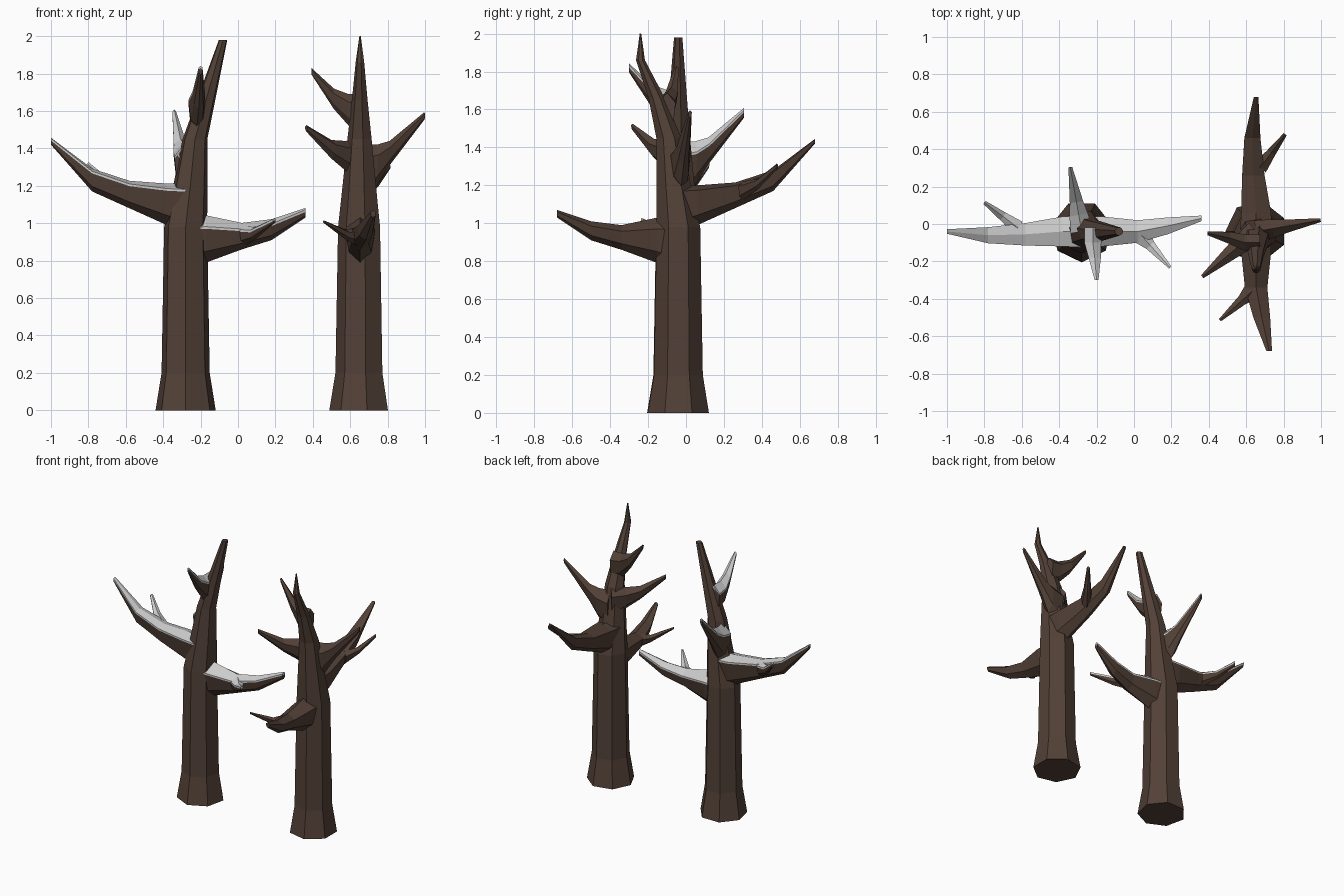
import bpy, bmesh, math
from mathutils import Matrix, Vector

if "Cube" in bpy.data.objects:
    bpy.data.objects.remove(bpy.data.objects["Cube"])


def material(name, rgb):
    m = bpy.data.materials.new(name)
    m.diffuse_color = (*rgb, 1)
    m.use_nodes = True
    m.node_tree.nodes["Principled BSDF"].inputs["Base Color"].default_value = m.diffuse_color
    return m


BARK = material("bark", (0.085, 0.052, 0.038))
SNOW = material("snow", (0.72, 0.72, 0.72))


def loft(name, rings, mat, place):
    """Skin a list of equal-length rings into a closed faceted solid."""
    bm = bmesh.new()
    rows = [[bm.verts.new(p) for p in r] for r in rings]
    n = len(rows[0])
    for a, b in zip(rows, rows[1:]):
        for i in range(n):
            j = (i + 1) % n
            bm.faces.new((a[i], a[j], b[j], b[i]))
    bm.faces.new(rows[0][::-1])
    bm.faces.new(rows[-1])
    bmesh.ops.recalc_face_normals(bm, faces=bm.faces)
    me = bpy.data.meshes.new(name)
    bm.to_mesh(me)
    bm.free()
    me.materials.append(mat)
    ob = bpy.data.objects.new(name, me)
    ob.matrix_world = place
    bpy.context.collection.objects.link(ob)


def trunk(name, rings, place):
    """Seven-sided trunk; rings are (x offset, z, radius)."""
    angles = [math.radians(-90) + math.tau * k / 7 for k in range(7)]
    loft(name, [[(x + r * math.cos(a), r * math.sin(a), z) for a in angles]
                for x, z, r in rings], BARK, place)


def branch(name, start, azimuth, shoulder, sections, place, snowy):
    """Six-sided branch from upright slices (distance, sideways, top, bottom, half width)."""
    a = math.radians(azimuth)
    u = Vector((math.cos(a), math.sin(a), 0))
    v = Vector((-u.y, u.x, 0))
    shape = [(1, shoulder), (0, 1), (-1, shoulder), (-0.75, -0.5), (0, -1), (0.75, -0.5)]
    rings = []
    for d, s, top, bot, w in sections:
        c = Vector((*start, (top + bot) / 2)) + u * d + v * s
        rings.append([c + v * w * p + Vector((0, 0, (top - bot) / 2 * q)) for p, q in shape])
    loft(name, rings, BARK, place)
    if snowy:
        # thin cap lying on the two upper facets
        up = Vector((0, 0, 0.012))
        loft(name + "_snow", [[r[0], r[0] + up, r[1] + up, r[2] + up, r[2]] for r in rings],
             SNOW, place)


LOW_TRUNK = [(0, 0, .165), (0, .2, .132), (0, .98, .118), (.025, 1.2, .094), (.05, 1.45, .068)]


def tree(prefix, place, snowy, crown, front_shift):
    trunk(prefix + "_trunk", LOW_TRUNK + crown, place)
    parts = {
        "long_branch": ((0, 0), 180, .75, [
            (0, 0, 1.2, .95, .085), (.1, 0, 1.2, .99, .08), (.3, .015, 1.215, 1.08, .06),
            (.5, .02, 1.28, 1.17, .043), (.72, 0, 1.445, 1.42, .012)]),
        "low_branch": ((0, 0), 0, .5, [
            (0, 0, 1.04, .74, .08), (.11, 0, 1.03, .79, .08), (.3, 0, .99, .86, .06),
            (.46, .03, 1.01, .91, .045), (.64, .07, 1.07, 1.03, .015)]),
        "back_branch": ((0, 0), 100, .5, [
            (0, 0, 1.42, 1.12, .06), (.09, 0, 1.42, 1.2, .05),
            (.16, 0, 1.44, 1.31, .036), (.35, 0, 1.595, 1.555, .01)]),
        "front_branch": ((.06, 0), -90, .5, [
            (-.02, 0, 1.69, 1.47, .045), (.06, 0, 1.69, 1.52, .045),
            (.14, front_shift / 2, 1.72, 1.61, .033), (.26, front_shift, 1.83, 1.795, .01)]),
        "long_branch_twig": ((-.34, .02), 143, .5, [
            (0, 0, 1.22, 1.12, .04), (.1, 0, 1.235, 1.18, .025), (.225, 0, 1.315, 1.285, .01)]),
        "low_branch_twig": ((.3, 0), -48, .5, [
            (0, 0, .985, .87, .06), (.1, 0, .965, .91, .028), (.26, 0, 1.015, 1.0, .008)]),
    }
    if not snowy:
        parts["extra_branch"] = ((0, 0), -50, .5, [
            (0, 0, 1.46, 1.2, .06), (.1, 0, 1.44, 1.28, .05),
            (.2, 0, 1.445, 1.345, .036), (.376, 0, 1.525, 1.49, .01)])
    for name, (start, az, shoulder, sections) in parts.items():
        branch(prefix + "_" + name, start, az, shoulder, sections, place, snowy)


# snowy tree with a blunt top
tree("snowy_tree", Matrix.Translation((-.28, -.04, 0)), True,
     [(.2, 1.98, .023)], .02)
# bare tree: same growth turned a quarter, with a hooked pointed top
tree("bare_tree", Matrix.Translation((.653, -.04, 0)) @ Matrix.Rotation(-math.pi / 2, 4, 'Z'), False,
     [(.115, 1.66, .044), (.2, 1.86, .024), (.2, 2.0, .004)], -.05)
